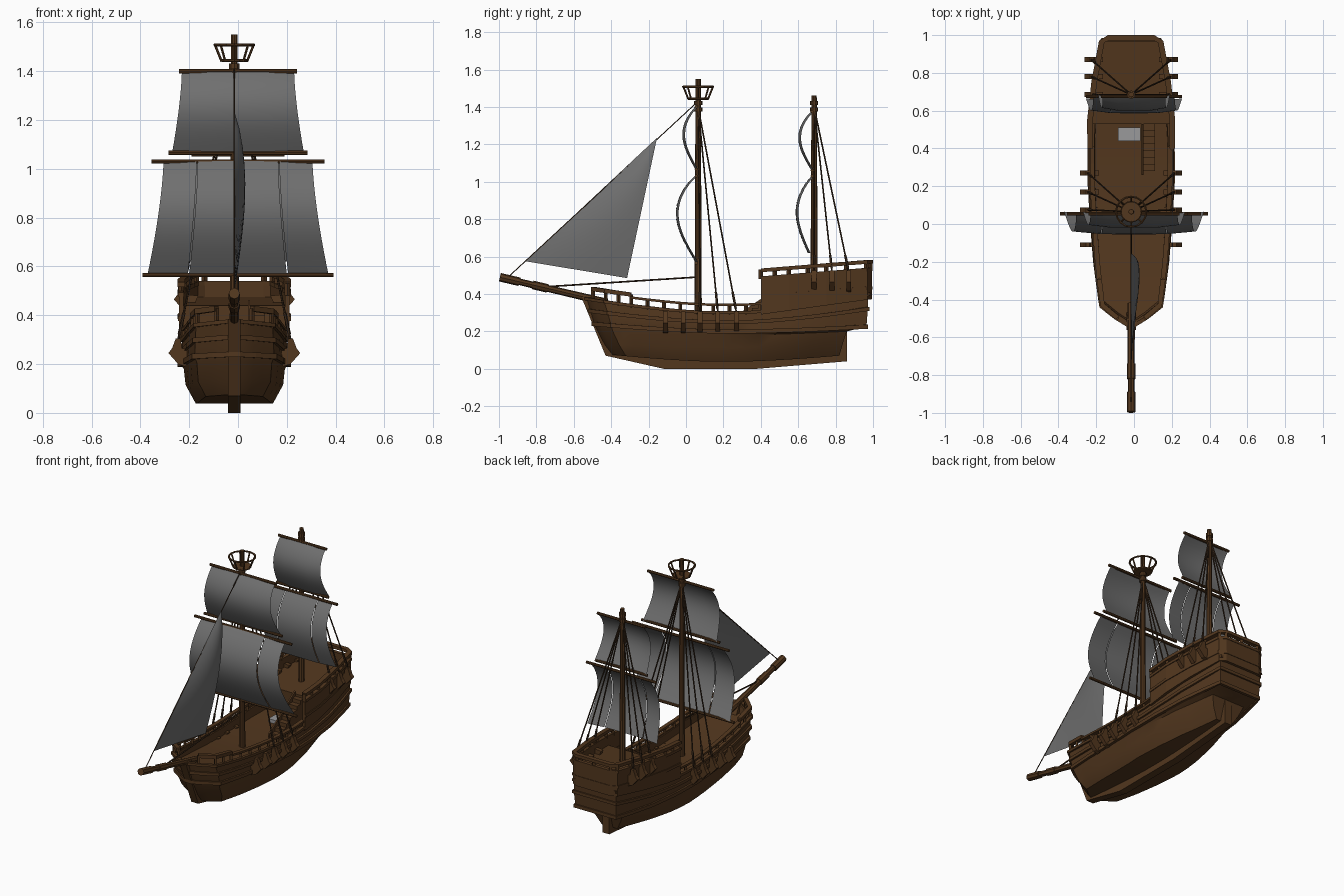
import bpy, bmesh, math
from mathutils import Vector, Matrix

if "Cube" in bpy.data.objects:
    bpy.data.objects.remove(bpy.data.objects["Cube"])

CX = -0.015                      # hull centre line
MAIN_Y, MIZZEN_Y = 0.065, 0.685  # mast positions


def material(name, rgb):
    m = bpy.data.materials.new(name)
    m.use_nodes = True
    m.diffuse_color = (*rgb, 1)
    m.node_tree.nodes["Principled BSDF"].inputs["Base Color"].default_value = (*rgb, 1)
    return m


WOOD = material("brown wood", (0.085, 0.038, 0.013))
ROPE = material("dark rope", (0.04, 0.021, 0.01))
CLOTH = material("grey sailcloth", (0.16, 0.16, 0.16))
PALE = material("pale grey hatch", (0.32, 0.32, 0.33))


def finish(bm, name, mat=WOOD, x=CX, smooth=False):
    bmesh.ops.recalc_face_normals(bm, faces=bm.faces)
    me = bpy.data.meshes.new(name)
    bm.to_mesh(me)
    bm.free()
    me.materials.append(mat)
    ob = bpy.data.objects.new(name, me)
    ob.location.x = x
    bpy.context.collection.objects.link(ob)
    if smooth:
        bpy.ops.object.select_all(action="DESELECT")
        ob.select_set(True)
        bpy.context.view_layer.objects.active = ob
        bpy.ops.object.shade_smooth_by_angle(angle=math.radians(35))
    return ob


def rod(bm, a, b, r1, r2=None, n=8):
    a, b = Vector(a), Vector(b)
    d = b - a
    mat = Matrix.Translation((a + b) / 2) @ d.to_track_quat("Z", "Y").to_matrix().to_4x4()
    bmesh.ops.create_cone(bm, cap_ends=True, segments=n, radius1=r1,
                          radius2=r1 if r2 is None else r2, depth=d.length, matrix=mat)


def box(bm, lo, hi):
    lo, hi = Vector(lo), Vector(hi)
    bmesh.ops.create_cube(bm, size=1, matrix=Matrix.Translation((lo + hi) / 2)
                          @ Matrix.Diagonal((*(hi - lo), 1)))


def beam(bm, pts, w, h, closed=False):
    """Rectangular bar swept along a roughly level path."""
    pts, rings, n = [Vector(p) for p in pts], [], len(pts)
    for i, p in enumerate(pts):
        t = pts[(i + 1) % n if closed else min(i + 1, n - 1)] - pts[i - 1 if closed else max(i - 1, 0)]
        side = Vector((t.y, -t.x, 0)).normalized() * w / 2
        up = Vector((0, 0, h / 2))
        rings.append([bm.verts.new(p + q) for q in (side + up, side - up, -side - up, up - side)])
    for i in range(n if closed else n - 1):
        a, b = rings[i], rings[(i + 1) % n]
        for k in range(4):
            bm.faces.new((a[k], a[k - 1], b[k - 1], b[k]))
    if not closed:
        bm.faces.new(rings[0])
        bm.faces.new(rings[-1])


def prism(bm, pts, offset):
    """Flat outline pushed along an offset."""
    a = [bm.verts.new(p) for p in pts]
    b = [bm.verts.new(Vector(p) + Vector(offset)) for p in pts]
    bm.faces.new(a)
    bm.faces.new(b)
    for k in range(len(a)):
        bm.faces.new((a[k - 1], a[k], b[k], b[k - 1]))


# Hull levels: bow y, stern y, half width, z at bow / middle / stern, stern fullness
PLAN = [(0, .08), (.025, .37), (.065, .74), (.2, .86), (.35, .94), (.5, 1), (.65, 1), (.8, .94), (.92, .81), (1, .72)]
LEVELS = [(-.40, .82, .158, .075, .038, .07, .5), (-.44, .84, .20, .13, .115, .14, .68),
          (-.48, .86, .207, .21, .18, .20, .8), (-.495, .965, .22, .24, .20, .225, .94),
          (-.515, .972, .216, .31, .25, .32, 1), (-.535, .975, .212, .375, .30, .40, 1),
          (-.515, .96, .195, .375, .30, .40, 1), (-.505, .955, .192, .325, .25, .27, 1)]
S = [0, .025, .045, .065, .13, .2, .27, .35, .42, .5, .58, .65, .72, .8, .86, .92, 1]


def hull_point(level, s, grow=0, lift=0):
    y0, y1, w, zb, zm, zs, full = level
    back = max(0, (s - .5) / .5) ** 1.5
    z = zm + (zb - zm) * max(0, 1 - s / .45) ** 1.5 + (zs - zm) * max(0, (s - .55) / .45) ** 1.5
    k = next(i for i in range(1, len(PLAN)) if s <= PLAN[i][0])
    (s0, f0), (s1, f1) = PLAN[k - 1], PLAN[k]
    f = f0 + (f1 - f0) * (s - s0) / (s1 - s0)
    return Vector((w * f * (1 - (1 - full) * back) + grow, y0 + (y1 - y0) * s, z + lift))


def flip(p):
    return Vector((-p[0], p[1], p[2]))


# Hull shell with bulwark and deck
bm = bmesh.new()
rings = []
for s in S:
    half = [hull_point(l, s) for l in LEVELS]
    rings.append([bm.verts.new(p) for p in half] + [bm.verts.new(flip(p)) for p in reversed(half)])
N = len(rings[0])
for a, b in zip(rings, rings[1:]):
    for k in range(N):
        bm.faces.new((a[k - 1], a[k], b[k], b[k - 1]))
for r in (rings[0], rings[-1]):
    for k in range(len(LEVELS) - 1):
        bm.faces.new((r[k], r[k + 1], r[N - 2 - k], r[N - 1 - k]))
finish(bm, "hull", smooth=True)

# Raised stern walls
OUT = [(.217, .4), (.218, .55), (.196, .75), (.156, .965), (.122, .985)]
OUT += [(-x, y) for x, y in reversed(OUT)]


def poop(lift, y):
    return lift + .08 * (y - .4)


bm = bmesh.new()
cols = [[bm.verts.new((x, y, z)) for z in (.29 + .14 * (y - .4), poop(.485, y))] for x, y in OUT]
for a, b in zip(cols, cols[1:]):
    bm.faces.new((a[0], b[0], b[1], a[1]))
walls = finish(bm, "stern_walls")
thick = walls.modifiers.new("thickness", "SOLIDIFY")
thick.thickness, thick.offset = .018, 0

# Stern deck with its front bulkhead
bm = bmesh.new()
edge = [(.21, .53), (.188, .75), (.148, .965)]
edge += [(-x, y) for x, y in reversed(edge)]
prism(bm, [(x, y, poop(.43, y)) for x, y in edge], (0, 0, -.15))
finish(bm, "stern_deck")

# Wales and mouldings around the hull
bm = bmesh.new()
for level, size in ((LEVELS[3], .022), (LEVELS[4], .02), (LEVELS[5], .016)):
    path = [hull_point(level, s, .002) for s in S]
    beam(bm, path + [flip(p) for p in reversed(path)], .02, size, True)
for lift in (.385, .485):
    beam(bm, [(x * 1.01, y, poop(lift, y)) for x, y in OUT], .024, .018)
finish(bm, "wales")

# Keel, stem and sternpost
bm = bmesh.new()
KEEL = [(-.56, .385), (-.43, .07), (-.12, 0), (.38, 0), (.86, .04), (.86, .21), (.79, .21),
        (.79, .1), (.38, .06), (-.1, .06), (-.37, .11), (-.5, .385)]
prism(bm, [(-.025, y, z) for y, z in KEEL], (.05, 0, 0))
finish(bm, "keel")

# Rails and their posts
bm = bmesh.new()
for mirror in (lambda p: p, flip):
    for s0, s1, lift, size, count in ((.025, .16, .058, .022, 3), (.16, .625, .042, .013, 8)):
        path = [s0 + (s1 - s0) * i / count for i in range(count + 1)]
        beam(bm, [mirror(hull_point(LEVELS[5], s, -.006, lift)) for s in path], .026, size)
        for s in path:
            rod(bm, mirror(hull_point(LEVELS[5], s, -.006, -.01)),
                mirror(hull_point(LEVELS[5], s, -.006, lift)), .01, n=4)
beam(bm, [(x, y, poop(.526, y)) for x, y in OUT], .03, .02)
for (x0, y0), (x1, y1) in zip(OUT, OUT[1:]):
    count = max(1, round(math.hypot(x1 - x0, y1 - y0) / .1))
    for i in range(count):
        x, y = x0 + (x1 - x0) * i / count, y0 + (y1 - y0) * i / count
        rod(bm, (x, y, poop(.48, y)), (x, y, poop(.53, y)), .012, n=4)
finish(bm, "rails")

# Brackets that hold the shrouds
MAIN_ENDS, MIZZEN_ENDS = (-.11, -.015, .075, .17, .27), (.685, .78, .87)
SHAPE = [(0, 0), (.03, .01), (.07, .055), (.055, .075), (.04, .115), (.02, .115), (.015, .075), (-.03, .07)]
bm = bmesh.new()
for ys, x0, z0 in ((MAIN_ENDS, .2, .19), (MIZZEN_ENDS, .178, .41)):
    for y in ys:
        for side in (-1, 1):
            prism(bm, [(side * (x0 + dx), y - .013, z0 + dz) for dx, dz in SHAPE], (0, .026, 0))
finish(bm, "shroud_brackets")

# Stairs with a side board, and the hatch on the main deck
bm = bmesh.new()
for i in range(7):
    y = .28 + .036 * i
    box(bm, (.062, y, .25), (.125, y + .036, .275 + .025 * i))
prism(bm, [(.055, .26, .25), (.055, .53, .25), (.055, .53, .46), (.055, .26, .28)], (.01, 0, 0))
finish(bm, "stairs")
bm = bmesh.new()
box(bm, (-.07, .44, .24), (.05, .51, .275))
finish(bm, "hatch", PALE)

# Masts, collars and bowsprit
bm = bmesh.new()
for y, z0, top in ((MAIN_Y, .2, 1.55), (MIZZEN_Y, .4, 1.46)):
    rod(bm, (0, y, z0), (0, y, top), .02, .014, 10)
    for z in (1.375, 1.41):
        rod(bm, (0, y, z), (0, y, z + .022), .022, n=10)
finish(bm, "masts", smooth=True)
bm = bmesh.new()


def sprit(y):
    return Vector((0, y, .385 - (y + .55) * .235))


rod(bm, sprit(-.42), sprit(-.98), .02, .017)
for a, b in ((-.89, -.995), (-.74, -.82)):
    rod(bm, sprit(a), sprit(b), .023)
finish(bm, "bowsprit")

# Lookout basket
bm = bmesh.new()
COUNT = 16


def around(i, r, z):
    a = math.tau * i / COUNT
    return Vector((r * math.cos(a), MAIN_Y + r * math.sin(a), z))


for i in range(COUNT):
    rod(bm, around(i, .08, 1.508), around(i + 1, .08, 1.508), .006, n=6)
    rod(bm, around(i, .053, 1.445), around(i + 1, .053, 1.445), .005, n=6)
    if i % 2 == 0:
        rod(bm, around(i, .052, 1.44), around(i, .08, 1.51), .005, n=6)
rod(bm, (0, MAIN_Y, 1.438), (0, MAIN_Y, 1.448), .053, n=COUNT)
finish(bm, "lookout_basket")

# Yards
bm = bmesh.new()
for y, z, w in ((MAIN_Y, .565, .392), (MAIN_Y, 1.03, .355), (MAIN_Y, 1.066, .285), (MAIN_Y, 1.4, .242),
                (MIZZEN_Y, 1.03, .255), (MIZZEN_Y, 1.06, .19), (MIZZEN_Y, 1.375, .175)):
    rod(bm, (-w, y - .01, z), (w, y - .01, z), .009)
finish(bm, "yards", x=0)


def sail(name, y, top, bottom, w_top, w_bottom, bulge, panels, foot=0):
    """Billowed square sail, split into panels across its width."""
    bm = bmesh.new()
    for u0, u1 in panels:
        rows = []
        for j in range(13):
            v = j / 12
            w = w_top + (w_bottom - w_top) * v ** 1.5
            row = []
            for i in range(5):
                u = u0 + (u1 - u0) * i / 4
                dy = bulge * math.sin(math.pi * v ** .85) + foot * v - .03 * max(0, abs(u) - .5)
                row.append(bm.verts.new((u * w, y - dy, top + (bottom - top) * v)))
            rows.append(row)
        for a, b in zip(rows, rows[1:]):
            for i in range(4):
                bm.faces.new((a[i], a[i + 1], b[i + 1], b[i]))
    finish(bm, name, CLOTH, 0, True)


WHOLE, SPLIT = [(-1, 1)], [(-1, -.555), (-.54, .54), (.555, 1)]
sail("main_topsail", MAIN_Y - .015, 1.4, 1.066, .23, .27, .07, WHOLE)
sail("main_course", MAIN_Y - .015, 1.035, .57, .305, .37, .105, SPLIT)
sail("mizzen_topsail", MIZZEN_Y - .015, 1.375, 1.06, .165, .19, .07, WHOLE)
sail("mizzen_course", MIZZEN_Y - .015, 1.03, .62, .215, .255, .075, SPLIT, .02)

# Triangular headsail, bellied to one side
bm = bmesh.new()
head, tack, clew = Vector((0, -.155, 1.235)), Vector((0, -.86, .575)), Vector((0, -.315, .485))
STEPS = 10
rows = []
for j in range(STEPS + 1):
    v = j / STEPS
    luff, leech = head.lerp(tack, v), head.lerp(clew, v)
    row = []
    for i in range(STEPS + 1):
        u = i / STEPS
        p = luff.lerp(leech, u)
        p.x = .045 * math.sin(math.pi * v ** .8) * math.sin(u * 2)
        row.append(bm.verts.new(p))
    rows.append(row)
for a, b in zip(rows, rows[1:]):
    for i in range(STEPS):
        bm.faces.new((a[i], a[i + 1], b[i + 1], b[i]))
bmesh.ops.remove_doubles(bm, verts=bm.verts, dist=.0001)
finish(bm, "headsail", CLOTH, smooth=True)

# Stays and shrouds
bm = bmesh.new()
rod(bm, sprit(-.96), (0, MAIN_Y, 1.43), .003, n=5)
rod(bm, sprit(-.77), (0, MAIN_Y, .49), .005, n=5)
for mast, ys, x, z in ((MAIN_Y, MAIN_ENDS[2:], .23, .3), (MIZZEN_Y, MIZZEN_ENDS, .21, .52)):
    for y in ys:
        for side in (-1, 1):
            foot, peak = Vector((side * x, y, z)), Vector((0, mast, 1.4))
            rod(bm, foot, peak, .0045, n=5)
            rod(bm, foot.lerp(peak, .02), foot.lerp(peak, .1), .007, n=5)
finish(bm, "rigging", ROPE)
